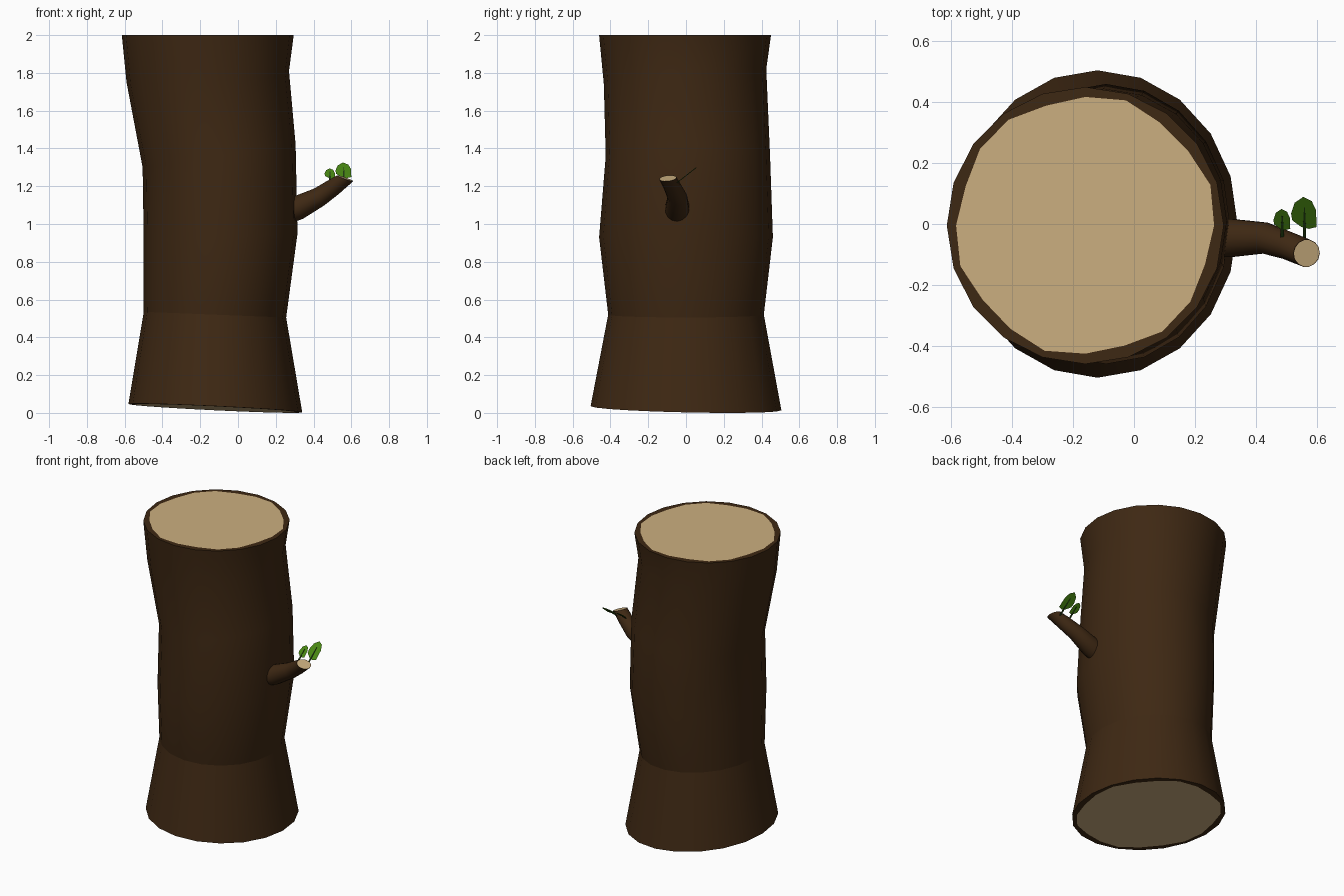
import bpy, bmesh, math
from mathutils import Vector

if "Cube" in bpy.data.objects:
    bpy.data.objects.remove(bpy.data.objects["Cube"])


def material(name, rgb):
    m = bpy.data.materials.new(name)
    m.diffuse_color = (*rgb, 1)
    m.use_nodes = True
    m.node_tree.nodes["Principled BSDF"].inputs["Base Color"].default_value = m.diffuse_color
    return m


BARK = material("dark_bark", (0.048, 0.021, 0.0065))
WOOD = material("cut_wood", (0.60, 0.43, 0.215))
LEAF = material("leaf_green", (0.065, 0.24, 0.006))
VEIN = material("vein_green", (0.014, 0.045, 0.005))


def to_object(bm, name, mats):
    me = bpy.data.meshes.new(name)
    bm.to_mesh(me)
    bm.free()
    for m in mats:
        me.materials.append(m)
    ob = bpy.data.objects.new(name, me)
    bpy.context.collection.objects.link(ob)
    return ob


def smooth(ob):
    bpy.ops.object.select_all(action='DESELECT')
    ob.select_set(True)
    bpy.context.view_layer.objects.active = ob
    bpy.ops.object.shade_smooth_by_angle(angle=math.radians(40))


def loft(name, rings, rim):
    """Skin rings of points in bark; close both ends with a bark rim and cut wood."""
    bm = bmesh.new()
    n = len(rings[0])
    loops = [[bm.verts.new(p) for p in r] for r in rings]

    def skin(a, b):
        for i in range(n):
            j = (i + 1) % n
            bm.faces.new((a[i], a[j], b[j], b[i]))

    for a, b in zip(loops, loops[1:]):
        skin(a, b)
    for outer in (loops[0], loops[-1]):
        mid = sum((v.co for v in outer), Vector()) / n
        inner = []
        for i, v in enumerate(outer):
            t = rim + (1 - rim) * 0.3 * math.sin(i * 1.9)
            inner.append(bm.verts.new(mid.lerp(v.co, t)))
        skin(outer, inner)
        bm.faces.new(inner).material_index = 1
    bmesh.ops.recalc_face_normals(bm, faces=bm.faces)
    ob = to_object(bm, name, [BARK, WOOD])
    smooth(ob)
    return ob


# Trunk: centre x, centre y, z, radius x, radius y, tilt along x, tilt along y
SECTIONS = [
    (-0.12, 0.0, 0.0246, 0.46, 0.505, -0.022, -0.011),
    (-0.122, 0.0, 0.52, 0.377, 0.412, -0.015, 0.0),
    (-0.092, 0.0, 0.93, 0.407, 0.46, 0.02, 0.0),
    (-0.10, 0.01, 1.36, 0.405, 0.435, 0.06, 0.0),
    (-0.16, -0.005, 1.78, 0.43, 0.43, 0.03, 0.04),
    (-0.16, -0.005, 2.0, 0.455, 0.455, 0.0, 0.0),
]
SIDES = 20
angles = [2 * math.pi * i / SIDES for i in range(SIDES)]
trunk = loft("trunk", [
    [Vector((cx + rx * math.cos(a), cy + ry * math.sin(a),
             z + tx * math.cos(a) + ty * math.sin(a))) for a in angles]
    for cx, cy, z, rx, ry, tx, ty in SECTIONS], 0.93)
# crease above the flared foot
for e in trunk.data.edges:
    if all(0.48 < trunk.data.vertices[i].co.z < 0.57 for i in e.vertices):
        e.use_edge_sharp = True

# Branch stub: centre, radius, facing direction of each section
STUB = [
    ((0.22, -0.048, 1.05), 0.064, (1, 0, 0.35)),
    ((0.32, -0.046, 1.087), 0.064, (1, 0, 0.4)),
    ((0.43, -0.046, 1.143), 0.052, (1, -0.1, 0.6)),
    ((0.505, -0.071, 1.195), 0.046, (1, -0.35, 0.85)),
    ((0.567, -0.096, 1.242), 0.046, (0.33, -0.1, 0.93)),
]


def ring(centre, r, facing, n=14):
    d = Vector(facing).normalized()
    u = Vector((0, 1, 0)).cross(d).normalized()
    v = d.cross(u)
    return [Vector(centre) + r * (math.cos(2 * math.pi * i / n) * u
                                  + math.sin(2 * math.pi * i / n) * v) for i in range(n)]


loft("branch_stub", [ring(*s) for s in STUB], 0.96)

# Leaves: both lie in one plane rising towards the back
SLOPE = 0.78
NORMAL = Vector((0, -SLOPE, 1)).normalized()
OUTLINE = [(-0.010, 0.0), (-0.040, 0.022), (-0.044, 0.045), (-0.032, 0.080),
           (-0.004, 0.099), (0.024, 0.085), (0.038, 0.055), (0.040, 0.0), (0.015, -0.006)]


def on_plane(x, y):
    return Vector((x, y, 1.256 + SLOPE * y))


def leaf(name, x, y, s):
    bm = bmesh.new()
    bm.faces.new([bm.verts.new(on_plane(x + s * u, y + s * v)) for u, v in reversed(OUTLINE)])
    to_object(bm, name, [LEAF])
    # stem and midrib: a thin tapered strip through the leaf
    bm = bmesh.new()
    levels = [(-0.065, 0.005), (y, 0.005), (y + 0.065 * s, 0.0015)]
    loops = []
    for ly, w in levels:
        loops.append([bm.verts.new(on_plane(x + a * w, ly) + NORMAL * b * 0.002)
                      for a, b in ((-1, -1), (1, -1), (1, 1), (-1, 1))])
    for p, q in zip(loops, loops[1:]):
        for i in range(4):
            j = (i + 1) % 4
            bm.faces.new((p[i], p[j], q[j], q[i]))
    bm.faces.new(loops[0])
    bm.faces.new(loops[-1])
    bmesh.ops.recalc_face_normals(bm, faces=bm.faces)
    to_object(bm, name + "_stem", [VEIN])


leaf("large_leaf", 0.560, -0.010, 1.0)
leaf("small_leaf", 0.487, -0.016, 0.66)
